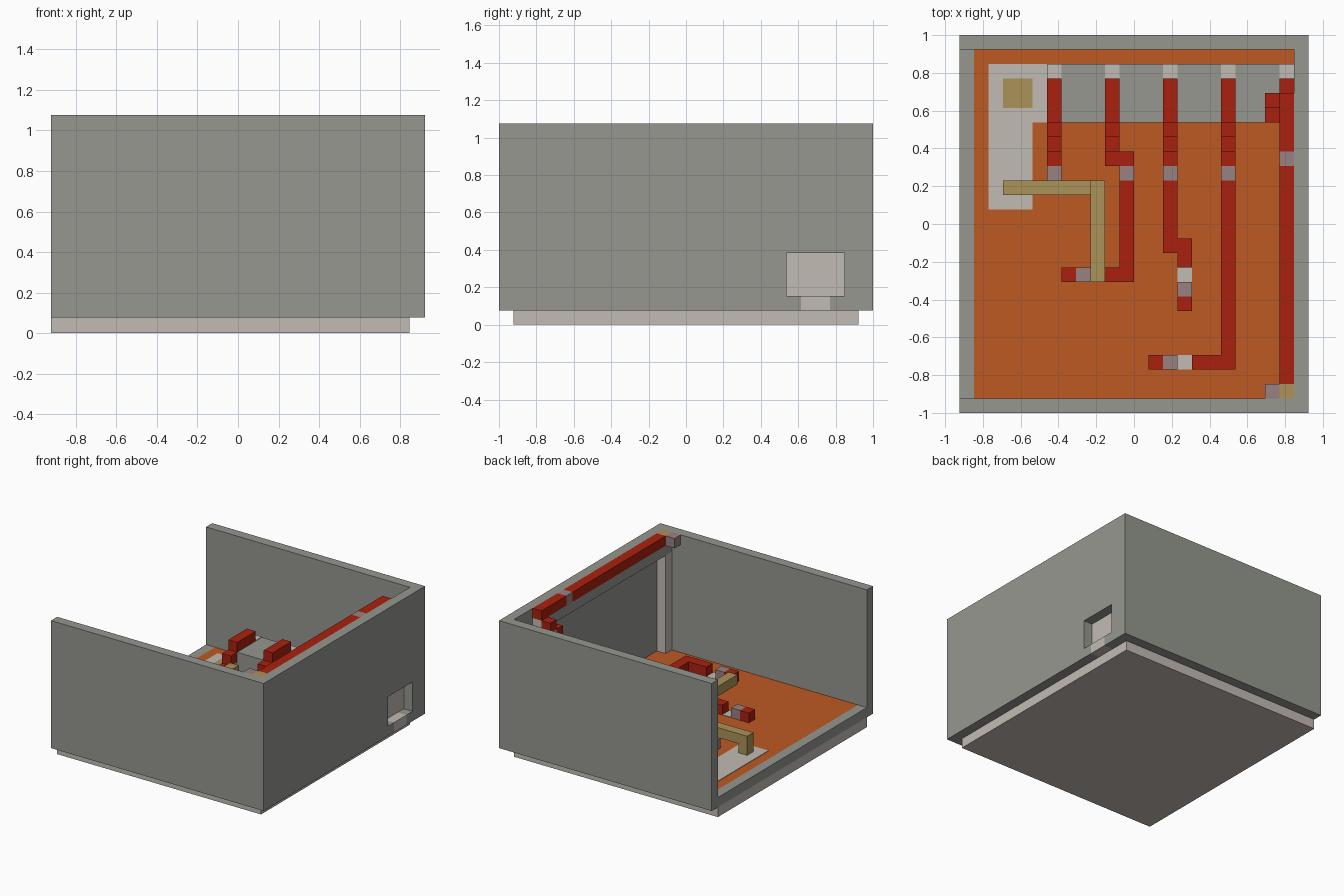
import bpy
import bmesh
from mathutils import Vector

default_cube = bpy.data.objects.get("Cube")
if default_cube:
    bpy.data.objects.remove(default_cube, do_unlink=True)

UNIT = 1 / 13  # size of one building block


def material(name, red, green, blue):
    """Make a flat material from display colour values."""
    linear = [((c / 255 + 0.055) / 1.055) ** 2.4 for c in (red, green, blue)]
    mat = bpy.data.materials.new(name)
    mat.use_nodes = True
    mat.diffuse_color = (*linear, 1)
    shader = mat.node_tree.nodes["Principled BSDF"]
    shader.inputs["Base Color"].default_value = (*linear, 1)
    shader.inputs["Roughness"].default_value = 0.9
    return mat


GREY = material("stone grey", 149, 151, 143)
PALE = material("pale plaster", 194, 187, 180)
ORANGE = material("orange floor", 190, 90, 34)
RED = material("wire red", 170, 33, 15)
MAUVE = material("dusty mauve", 153, 129, 129)
TAN = material("tan wood", 171, 146, 88)


def finish(name, bm, mat):
    bmesh.ops.recalc_face_normals(bm, faces=bm.faces)
    mesh = bpy.data.meshes.new(name)
    bm.to_mesh(mesh)
    bm.free()
    obj = bpy.data.objects.new(name, mesh)
    obj.data.materials.append(mat)
    bpy.context.collection.objects.link(obj)
    return obj


def part(name, mat, *boxes):
    """Build one object from boxes given as (low corner, high corner) in blocks."""
    bm = bmesh.new()
    for low, high in boxes:
        low, high = Vector(low), Vector(high)
        verts = bmesh.ops.create_cube(bm, size=1)["verts"]
        for v in verts:
            v.co = ((low + high) / 2 + v.co * (high - low)) * UNIT
    return finish(name, bm, mat)


def cell(x, y, z):
    """One block, from its low corner."""
    return (x, y, z), (x + 1, y + 1, z + 1)


def floor_patch(name, mat, low, high, z=2):
    """A thin painted plate lying on a surface."""
    return part(name, mat, ((*low, z), (*high, z + 0.05)))


# Base, floor and low sill on the open side
part("base_slab", PALE, ((-12, -12, 0), (11, 12, 1)))
part("floor", ORANGE, ((-11, -12, 1), (11, 12, 2)))
part("open_side_sill", GREY, ((-12, -12, 1), (-11, 12, 2)))

# Three walls as one U-shaped extrusion
outline = [(-12, -13), (12, -13), (12, 13), (-12, 13),
           (-12, 12), (11, 12), (11, -12), (-12, -12)]
bm = bmesh.new()
face = bm.faces.new([bm.verts.new((x * UNIT, y * UNIT, UNIT)) for x, y in outline])
raised = bmesh.ops.extrude_face_region(bm, geom=[face])["geom"]
bmesh.ops.translate(bm, vec=(0, 0, 13 * UNIT),
                    verts=[g for g in raised if isinstance(g, bmesh.types.BMVert)])
walls = finish("walls", bm, GREY)

# Window opening with a smaller notch underneath
cutters = [part("window_cutter", GREY, ((10.5, 7, 2), (13, 11, 5))),
           part("notch_cutter", GREY, ((10.5, 8, 0.5), (13, 10, 2.5)))]
bpy.context.view_layer.objects.active = walls
for cutter in cutters:
    cutter.hide_render = True
    cut = walls.modifiers.new("opening", "BOOLEAN")
    cut.operation = "DIFFERENCE"
    cut.solver = "EXACT"
    cut.object = cutter
    bpy.ops.object.modifier_apply(modifier=cut.name)
for cutter in cutters:
    bpy.data.objects.remove(cutter, do_unlink=True)
part("window_step", PALE, ((11, 8, 1), (12, 10, 2)))

# Raised counter behind the window
part("counter", GREY, ((-6, 7, 2), (10, 11, 5)))
part("counter_end", PALE, ((10, 7, 2), (11, 11, 5)))

# Pale floor area with a tan mat
floor_patch("pale_floor_wide", PALE, (-10, 7), (-6, 11))
floor_patch("pale_floor_narrow", PALE, (-10, 1), (-7, 7))
floor_patch("tan_mat", TAN, (-9, 8), (-7, 10), 2.05)

# Four wires that run over the counter and step down to the floor
for number, x in enumerate((-6, -2, 2, 6), 1):
    floor_patch(f"counter_input_{number}", PALE, (x, 10), (x + 1, 11), 5)
    part(f"counter_wire_{number}", RED, ((x, 7, 5), (x + 1, 10, 6)),
         cell(x, 6, 4), cell(x, 5, 3), cell(x, 4, 2))
    part(f"wire_support_{number}", PALE,
         ((x, 6, 2), (x + 1, 7, 4)), cell(x, 5, 2))

# Floor wires continuing from each step
part("floor_wire_second", RED, cell(-1, 4, 2), ((-1, -3, 2), (0, 3, 3)),
     ((-2, -4, 2), (0, -3, 3)), cell(-5, -4, 2))
part("floor_wire_third", RED, ((2, -2, 2), (3, 3, 3)),
     ((3, -3, 2), (4, -1, 3)), cell(3, -6, 2))
part("floor_wire_fourth", RED, ((6, -9, 2), (7, 3, 3)),
     ((4, -10, 2), (7, -9, 3)), cell(1, -10, 2))

# Mauve repeaters and the pale gaps beside them
part("floor_repeaters", MAUVE,
     *[cell(x, 3, 2) for x in (-6, -1, 2, 6)],
     cell(-4, -4, 2), cell(3, -5, 2), cell(2, -10, 2))
for name, x, y in (("second", -3, -4), ("third", 3, -4), ("fourth", 3, -10)):
    floor_patch(f"gap_floor_{name}", PALE, (x, y), (x + 1, y + 1))

# Tan beam on a leg, rising to a long arm
part("tan_beam", TAN, ((-9, 2, 3), (-3, 3, 4)), cell(-9, 2, 2))
part("tan_arm", TAN, ((-3, -4, 5), (-2, 3, 6)), ((-3, 2, 3), (-2, 3, 5)))

# High wire along the top of the side wall
part("high_wire", RED, ((10, -11, 13), (11, 4, 14)), ((10, 5, 13), (11, 9, 14)))
part("high_repeater", MAUVE, cell(10, 4, 13))
part("high_wire_ledge", GREY, ((10, -12, 12), (11, 8, 13)))
part("high_wire_end_support", PALE, cell(10, 8, 12))
part("corner_cap", TAN, cell(10, -12, 13))
part("corner_block", MAUVE, cell(9, -12, 13))
part("corner_column", PALE, ((10, -12, 2), (11, -11, 12)))

# Spiral of wire blocks stepping down to the counter, each on a support
turns = [(9, 8), (9, 7), (10, 7), (10, 8)]
steps = [(*turns[i % 4], 12 - i) for i in range(8)]
part("spiral_wire", RED, *[cell(*s) for s in steps], cell(10, 9, 5))
part("spiral_supports", PALE, *[cell(x, y, z - 1) for x, y, z in steps[:-1]])
floor_patch("counter_input_last", PALE, (10, 10), (11, 11), 5)
